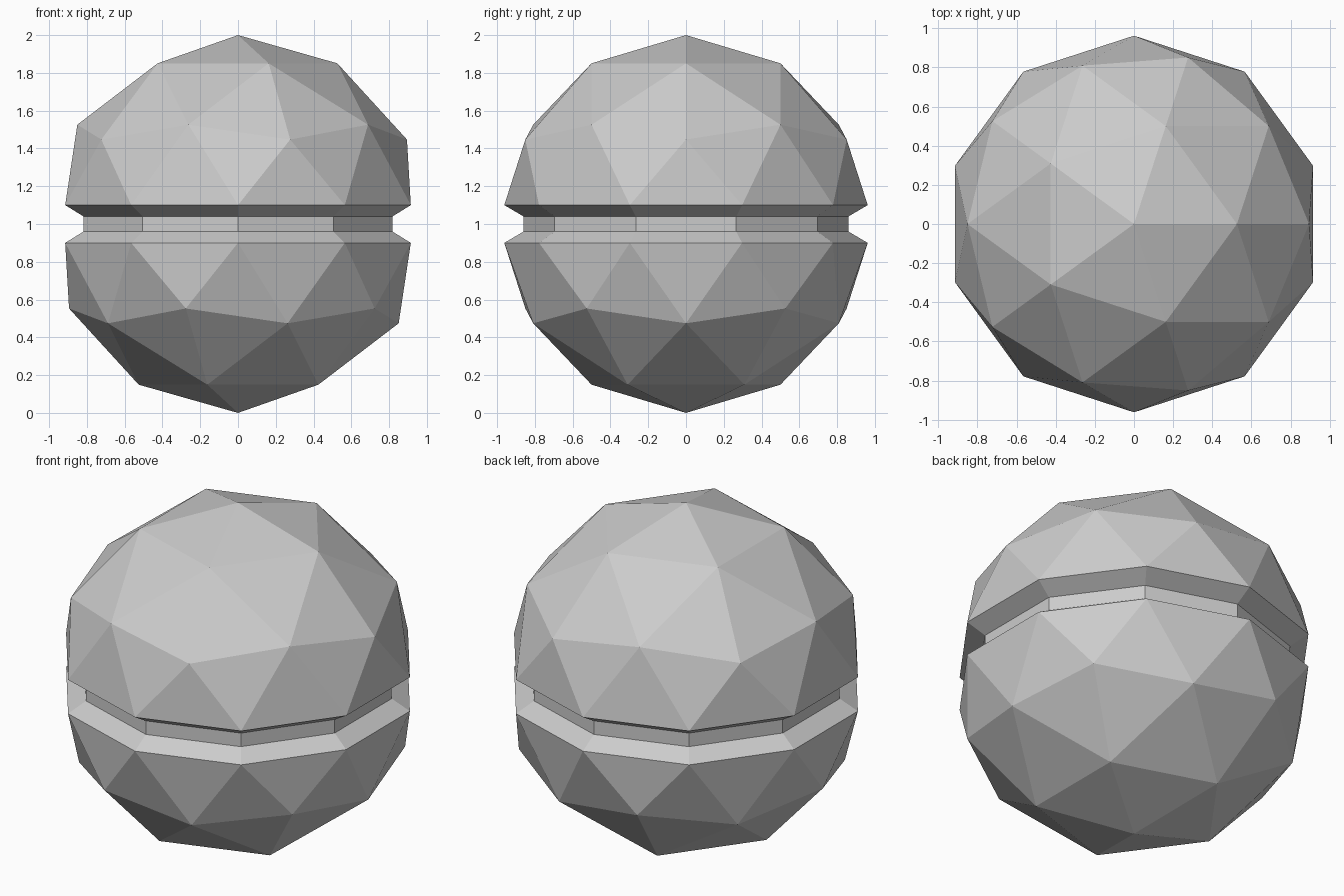
import bpy
import bmesh

cube = bpy.data.objects.get("Cube")
if cube:
    bpy.data.objects.remove(cube, do_unlink=True)

GREY = (0.6, 0.6, 0.6, 1)
RIM_RADIUS, RIM_Z = 0.962, 0.1        # lips either side of the groove
FLOOR_RADIUS, FLOOR_Z = 0.86, 0.04    # groove floor

grey = bpy.data.materials.new("plain grey")
grey.use_nodes = True
grey.diffuse_color = GREY
grey.node_tree.nodes["Principled BSDF"].inputs["Base Color"].default_value = GREY


def place_ring(verts, radius, height):
    for v in verts:
        scale = radius / v.co.xy.length
        v.co.x *= scale
        v.co.y *= scale
        v.co.z = height


def is_equator(v):
    return abs(v.co.z) < 0.01


# Faceted ball, split into two halves at the equator
bm = bmesh.new()
bmesh.ops.create_icosphere(bm, subdivisions=2, radius=1)
bmesh.ops.split_edges(bm, edges=[e for e in bm.edges if all(map(is_equator, e.verts))])

# Pull the halves apart and step each rim inwards
rims = {1: [], -1: []}
for e in bm.edges:
    if e.is_boundary:
        side = 1 if e.link_faces[0].calc_center_median().z > 0 else -1
        rims[side].append(e)

floor_edges = []
for side, edges in rims.items():
    place_ring({v for e in edges for v in e.verts}, RIM_RADIUS, side * RIM_Z)
    step = bmesh.ops.extrude_edge_only(bm, edges=edges)["geom"]
    place_ring([g for g in step if isinstance(g, bmesh.types.BMVert)],
               FLOOR_RADIUS, side * FLOOR_Z)
    floor_edges += [g for g in step if isinstance(g, bmesh.types.BMEdge) and g.is_boundary]

# Groove floor joining the halves
bmesh.ops.bridge_loops(bm, edges=floor_edges)
bmesh.ops.recalc_face_normals(bm, faces=bm.faces)
bmesh.ops.translate(bm, verts=bm.verts, vec=(0, 0, 1))

mesh = bpy.data.meshes.new("grooved_ball")
bm.to_mesh(mesh)
bm.free()
mesh.materials.append(grey)
ball = bpy.data.objects.new("grooved_ball", mesh)
bpy.context.collection.objects.link(ball)
